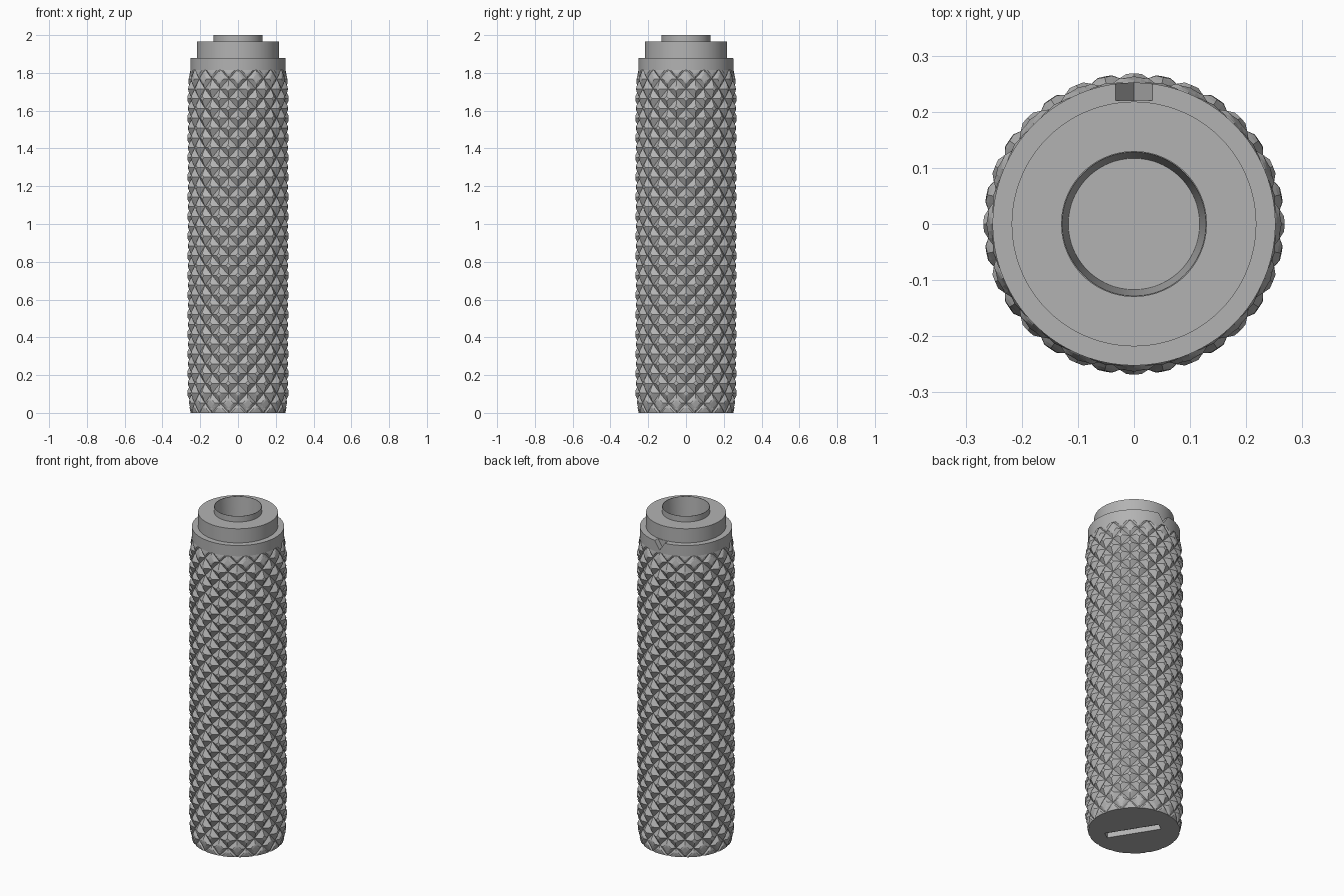
import bpy, bmesh, math
from mathutils import Matrix, Vector

if "Cube" in bpy.data.objects:
    bpy.data.objects.remove(bpy.data.objects["Cube"], do_unlink=True)

grey = bpy.data.materials.new("satin_grey")
grey.use_nodes = True
grey.diffuse_color = (0.45, 0.45, 0.45, 1)
grey.node_tree.nodes["Principled BSDF"].inputs["Base Color"].default_value = grey.diffuse_color

SIDES, STEP = 16, 8              # diamonds around, grid steps per diamond
SEGS = SIDES * STEP
GRIP_TOP = 1.82
ROWS = 140                       # grid rows up the grip
FLOOR, PEAK = 0.247, 0.268       # groove and crest radii
END, TAPER = 0.251, 0.13         # radius and length of the tapered ends


def make_object(name, bm):
    bmesh.ops.recalc_face_normals(bm, faces=bm.faces)
    mesh = bpy.data.meshes.new(name)
    bm.to_mesh(mesh)
    bm.free()
    mesh.materials.append(grey)
    obj = bpy.data.objects.new(name, mesh)
    bpy.context.collection.objects.link(obj)
    return obj


def select_only(obj):
    bpy.ops.object.select_all(action='DESELECT')
    obj.select_set(True)
    bpy.context.view_layer.objects.active = obj


def cut(target, cutter):
    cutter.hide_render = True
    mod = target.modifiers.new("cut", 'BOOLEAN')
    mod.operation, mod.solver, mod.object = 'DIFFERENCE', 'EXACT', cutter
    select_only(target)
    bpy.ops.object.modifier_apply(modifier=mod.name)
    bpy.data.objects.remove(cutter, do_unlink=True)


def ring(bm, z, radius):
    """Circle of vertices; radius is a function of the segment number."""
    verts = []
    for i in range(SEGS):
        a = 2 * math.pi * i / SEGS - math.pi / 2
        r = radius(i)
        verts.append(bm.verts.new((r * math.cos(a), r * math.sin(a), z)))
    return verts


def offset(n):
    """Signed grid distance from the nearest diamond centre line."""
    return (n + STEP / 2) % STEP - STEP / 2


def knurl_radius(i, j):
    z = GRIP_TOP * j / ROWS
    height = 1 - 2 * max(abs(offset(i + j)), abs(offset(i - j))) / STEP
    crest = FLOOR + (PEAK - FLOOR) * min(height / 0.75, 1)
    ease = min(min(z, GRIP_TOP - z) / TAPER, 1)
    limit = END + (PEAK - END) * math.sin(ease * math.pi / 2)
    return min(crest, limit)


# Knurled grip: crossing helical grooves with flat-topped diamonds
bm = bmesh.new()
rings = [ring(bm, GRIP_TOP * j / ROWS, lambda i, j=j: knurl_radius(i, j))
         for j in range(ROWS + 1)]
for j in range(ROWS):
    low, high = rings[j], rings[j + 1]
    for i in range(SEGS):
        k = (i + 1) % SEGS
        a, b, c, d = low[i], low[k], high[k], high[i]
        # Split each cell along its nearest groove
        if abs(offset(i + j + 1)) > abs(offset(i - j)):
            tris = ((a, b, d), (b, c, d))
        else:
            tris = ((a, b, c), (a, c, d))
        for t in tris:
            bm.faces.new(t)
bm.faces.new(rings[0][::-1])
bm.faces.new(rings[-1])
grip = make_object("knurled_grip", bm)

# Recessed slot in the base
bm = bmesh.new()
bmesh.ops.create_cube(bm, size=1, matrix=Matrix.Translation((0, -0.01, 0))
                      @ Matrix.Rotation(math.radians(122), 4, 'Z')
                      @ Matrix.Diagonal((0.31, 0.05, 0.06, 1)))
cut(grip, make_object("slot_cutter", bm))

# Stepped collar, spigot and tapered socket, as one turned profile
profile = [(0.252, 1.815), (0.252, 1.88), (0.218, 1.88), (0.218, 1.965),
           (0.130, 1.965), (0.130, 2.0), (0.128, 2.0), (0.117, 1.83)]
bm = bmesh.new()
rings = [ring(bm, z, lambda i, r=r: r) for r, z in profile]
for low, high in zip(rings, rings[1:]):
    for i in range(SEGS):
        k = (i + 1) % SEGS
        bm.faces.new((low[i], low[k], high[k], high[i]))
bm.faces.new(rings[0][::-1])
bm.faces.new(rings[-1])
collar = make_object("stepped_collar", bm)

# V-shaped index notch at the back of the collar
bm = bmesh.new()
ends = [[bm.verts.new((x, y, z)) for x, z in ((-0.053, 1.91), (0.053, 1.91), (0, 1.83))]
        for y in (0.22, 0.3)]
bm.faces.new(ends[0])
bm.faces.new(ends[1][::-1])
for i in range(3):
    k = (i + 1) % 3
    bm.faces.new((ends[0][i], ends[0][k], ends[1][k], ends[1][i]))
cut(collar, make_object("notch_cutter", bm))

select_only(collar)
bpy.ops.object.shade_smooth_by_angle(angle=math.radians(30))
